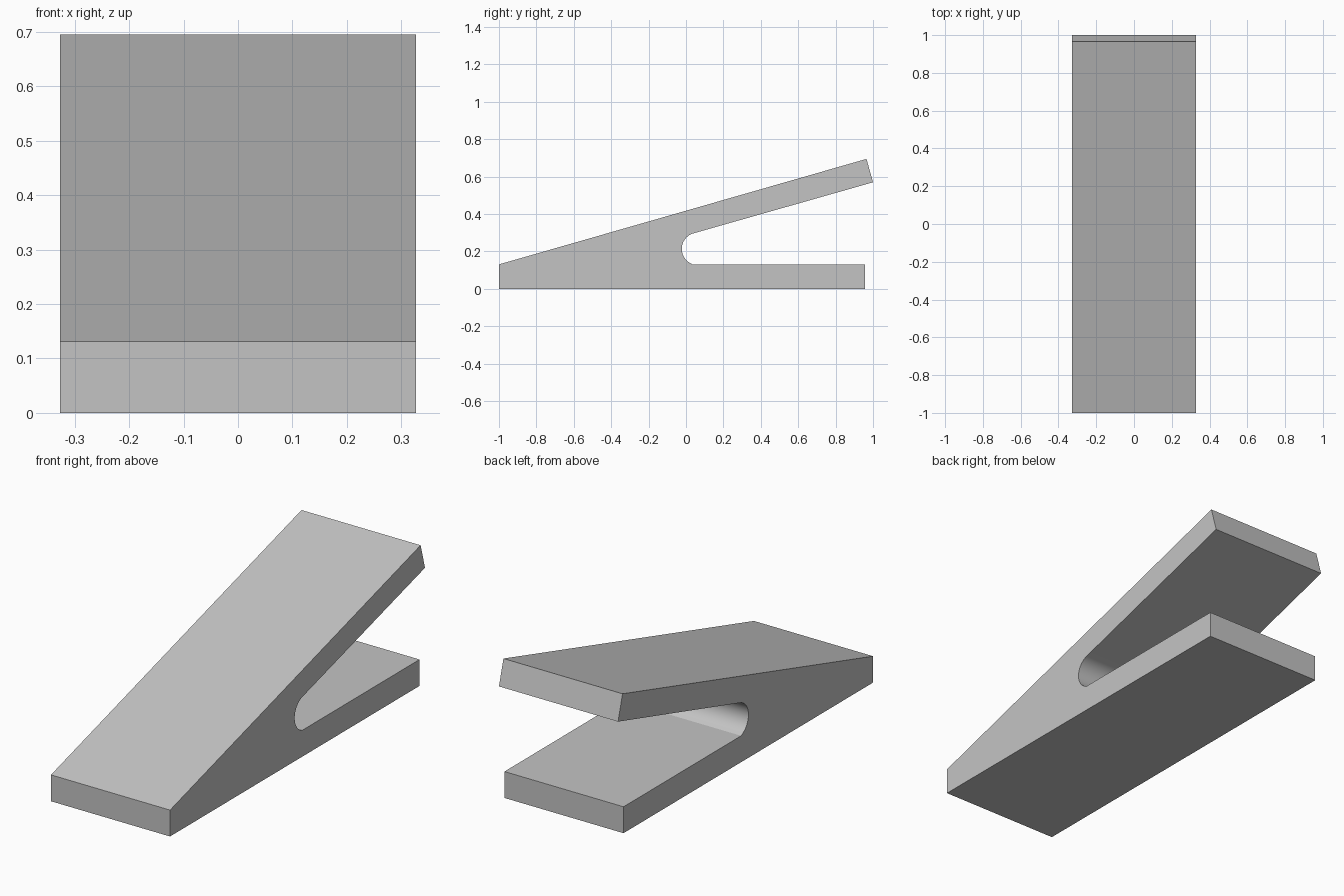
import bpy
import bmesh
from math import cos, sin, radians

cube = bpy.data.objects.get("Cube")
if cube:
    bpy.data.objects.remove(cube, do_unlink=True)

HALF_WIDTH = 0.327
BASE_T = 0.131            # base thickness and front lip height
ARC_Y, ARC_Z, ARC_R = 0.064, 0.214, 0.0866
ARC_STEPS = 24

# Plain grey material
grey = bpy.data.materials.new("grey")
grey.use_nodes = True
colour = (0.55, 0.55, 0.55, 1)
grey.diffuse_color = colour
grey.node_tree.nodes["Principled BSDF"].inputs["Base Color"].default_value = colour

# Rounded inner end of the slot, from the base up to the ramp
slot_end = []
for i in range(ARC_STEPS + 1):
    a = radians(250 + (103 - 250) * i / ARC_STEPS)
    slot_end.append((ARC_Y + ARC_R * cos(a), ARC_Z + ARC_R * sin(a)))
slot_end[0] = (slot_end[0][0], BASE_T)

# Side profile: base, slot, raised ramp
profile = [(-1, 0), (0.957, 0), (0.957, BASE_T)]
profile += slot_end
profile += [(1, 0.57), (0.965, 0.695), (-1, BASE_T)]

# Extrude the profile across the width
bm = bmesh.new()
side = bm.faces.new([bm.verts.new((-HALF_WIDTH, y, z)) for y, z in profile])
ext = bmesh.ops.extrude_face_region(bm, geom=[side])
verts = [g for g in ext["geom"] if isinstance(g, bmesh.types.BMVert)]
bmesh.ops.translate(bm, verts=verts, vec=(2 * HALF_WIDTH, 0, 0))
bmesh.ops.recalc_face_normals(bm, faces=bm.faces)

mesh = bpy.data.meshes.new("wedge_ramp")
bm.to_mesh(mesh)
bm.free()
mesh.materials.append(grey)
ramp = bpy.data.objects.new("wedge_ramp", mesh)
bpy.context.collection.objects.link(ramp)

# Smooth only the rounded slot end
bpy.ops.object.select_all(action='DESELECT')
ramp.select_set(True)
bpy.context.view_layer.objects.active = ramp
bpy.ops.object.shade_smooth_by_angle(angle=radians(12))
